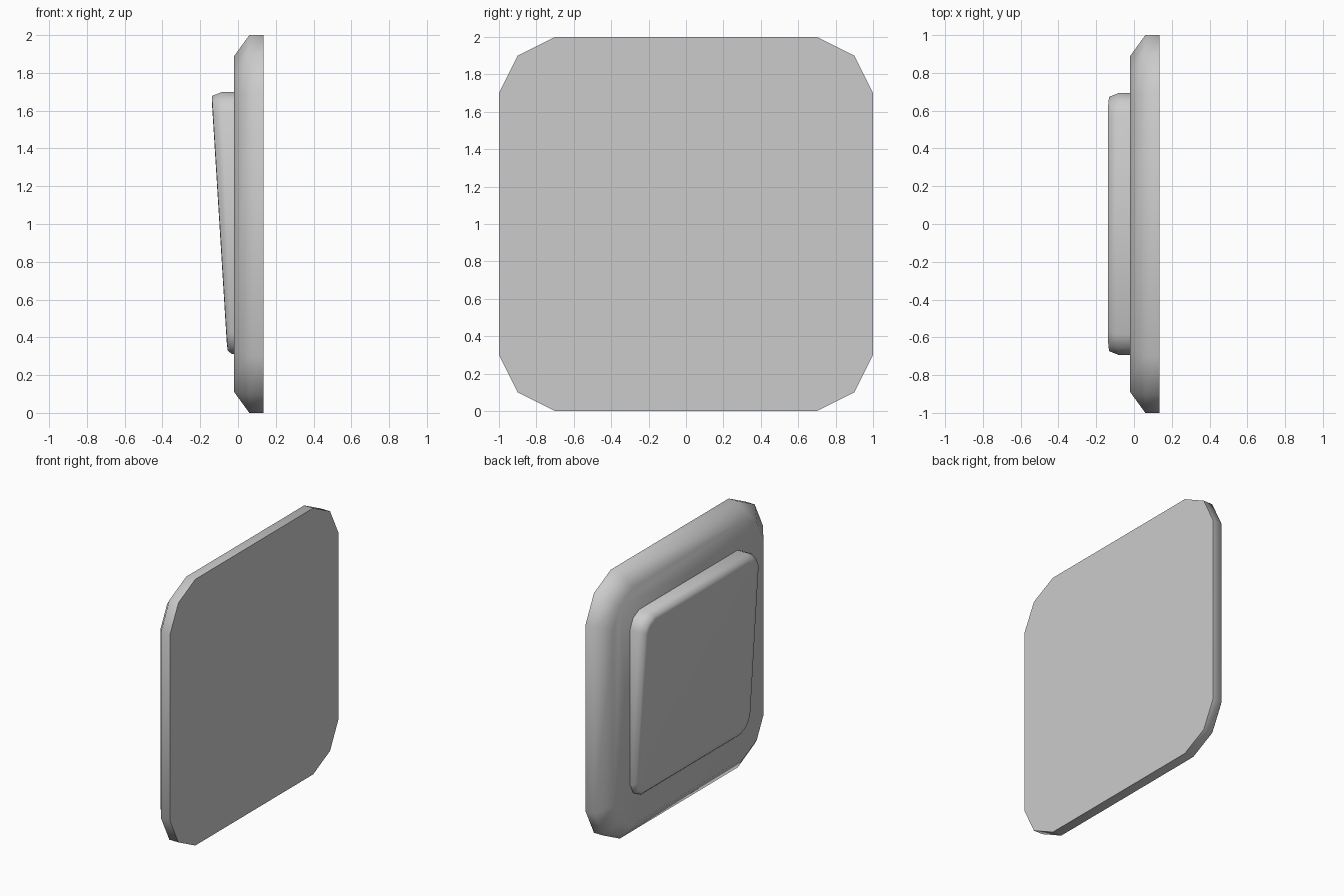
import bpy, bmesh, math

if "Cube" in bpy.data.objects:
    bpy.data.objects.remove(bpy.data.objects["Cube"])


def outline(half, cut):
    """Rounded square in (y, z) about the origin, two chamfer steps per corner."""
    corner = [(half, half - cut), (half - cut / 3, half - cut / 3), (half - cut, half)]
    pts = []
    for k in range(4):
        c, s = round(math.cos(k * math.pi / 2)), round(math.sin(k * math.pi / 2))
        pts += [(y * c - z * s, y * s + z * c) for y, z in corner]
    return pts


def lofted(name, loops, zc):
    """Join outlines (half size, corner cut, depth function of z) and cap both ends."""
    bm = bmesh.new()
    rings = [[bm.verts.new((depth(z + zc), y, z + zc)) for y, z in outline(half, cut)]
             for half, cut, depth in loops]
    for a, b in zip(rings, rings[1:]):
        n = len(a)
        for i in range(n):
            j = (i + 1) % n
            bm.faces.new((a[i], a[j], b[j], b[i]))
    bm.faces.new(rings[0])
    bm.faces.new(rings[-1])
    bmesh.ops.recalc_face_normals(bm, faces=bm.faces)
    mesh = bpy.data.meshes.new(name)
    bm.to_mesh(mesh)
    bm.free()
    ob = bpy.data.objects.new(name, mesh)
    bpy.context.collection.objects.link(ob)
    bpy.ops.object.select_all(action='DESELECT')
    bpy.context.view_layer.objects.active = ob
    ob.select_set(True)
    bpy.ops.object.shade_smooth_by_angle(angle=math.radians(78))
    return ob


def flat(x):
    return lambda z: x


def slope(x_low, x_high):
    """Depth that leans from the bottom of the rocker to its top."""
    return lambda z: x_low + (x_high - x_low) * (z - 0.33) / 1.345


# Wall plate with a sloped border
lofted("wall_plate", [(1.0, 0.30, flat(0.135)),
                      (1.0, 0.30, flat(0.06)),
                      (0.89, 0.23, flat(-0.02))], 1.0)

# Tilted rocker button
lofted("rocker", [(0.693, 0.11, flat(0.0)),
                  (0.693, 0.11, slope(-0.035, -0.085)),
                  (0.673, 0.10, slope(-0.055, -0.138)),
                  (0.63, 0.08, slope(-0.057, -0.14))], 1.005)
